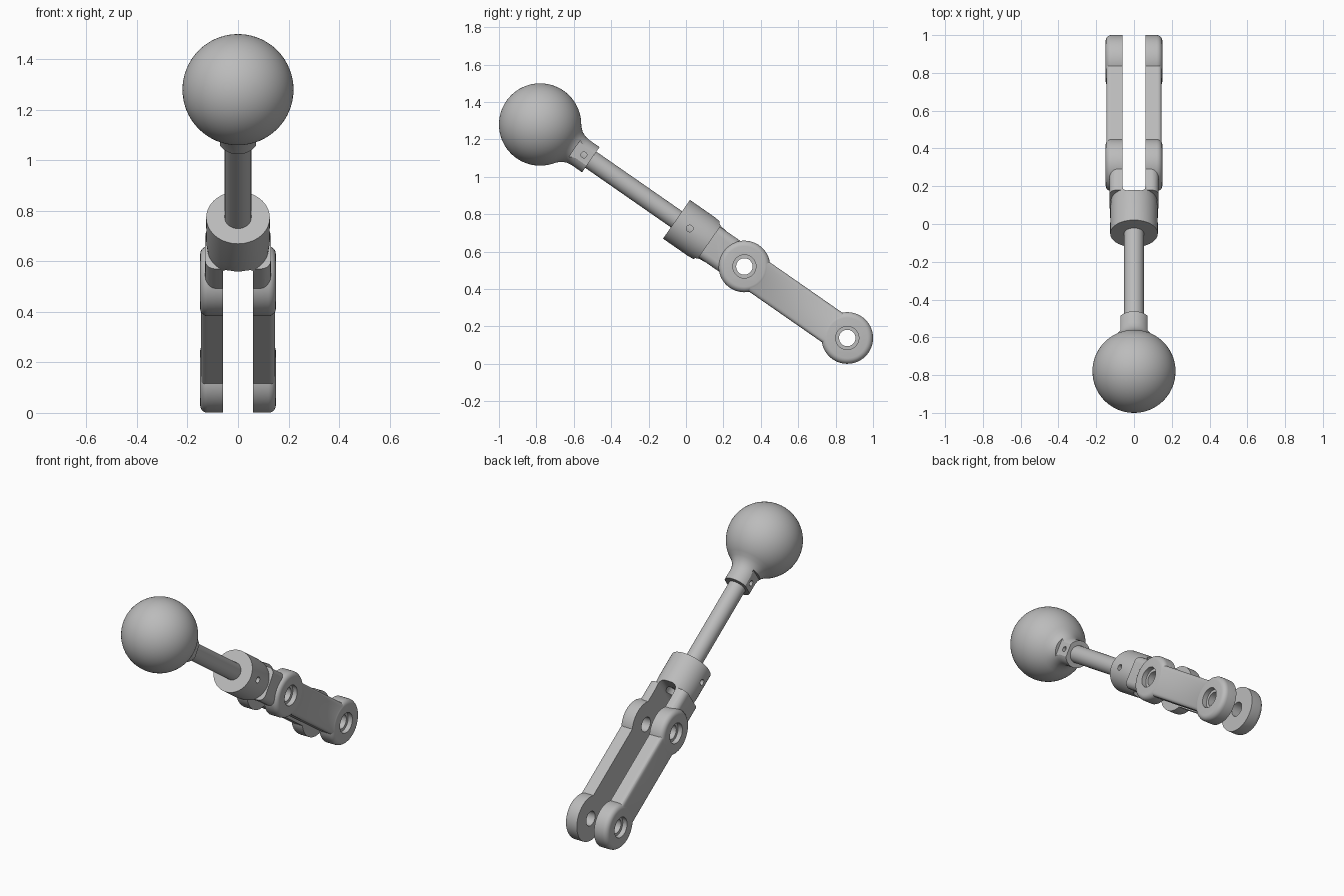
import bpy, bmesh, math
from mathutils import Matrix

cube = bpy.data.objects.get("Cube")
if cube:
    bpy.data.objects.remove(cube, do_unlink=True)

# Tilted working frame: local Y runs from ball to fork tip, local Z is the fork height
TILT = Matrix.Translation((0, -0.78, 1.28)) @ Matrix.Rotation(math.radians(-34.8), 4, 'X')
BALL_R, MID, TIP = 0.22, 1.33, 2.0
BOSS_R, HALF_X, SLOT_X = 0.138, 0.15, 0.06

grey = bpy.data.materials.new("satin grey")
grey.use_nodes = True
grey.diffuse_color = (0.5, 0.5, 0.5, 1)
grey.node_tree.nodes["Principled BSDF"].inputs["Base Color"].default_value = (0.5, 0.5, 0.5, 1)


def make(name, bm):
    bmesh.ops.recalc_face_normals(bm, faces=bm.faces)
    mesh = bpy.data.meshes.new(name)
    bm.to_mesh(mesh)
    bm.free()
    mesh.materials.append(grey)
    ob = bpy.data.objects.new(name, mesh)
    bpy.context.collection.objects.link(ob)
    return ob


def lathe(name, profile, axis='Y', at=(0, 0, 0), steps=64):
    """Closed solid of revolution from (distance along axis, radius) pairs."""
    bm = bmesh.new()
    rings = []
    for d, r in profile:
        ring = []
        for i in range(steps):
            a = math.tau * i / steps
            u, v = r * math.cos(a), r * math.sin(a)
            p = (u, d, v) if axis == 'Y' else (d, u, v)
            ring.append(bm.verts.new([p[k] + at[k] for k in range(3)]))
        rings.append(ring)
    for a, b in zip(rings, rings[1:]):
        for i in range(steps):
            j = (i + 1) % steps
            bm.faces.new((a[i], a[j], b[j], b[i]))
    bm.faces.new(rings[0])
    bm.faces.new(rings[-1])
    return make(name, bm)


def box(name, lo, hi, bevel=0, along=1, segments=5):
    """Box with the edges running along one axis rounded."""
    bm = bmesh.new()
    bmesh.ops.create_cube(bm, size=1)
    for v in bm.verts:
        v.co = [(lo[k] + hi[k]) / 2 + v.co[k] * (hi[k] - lo[k]) for k in range(3)]
    if bevel:
        edges = [e for e in bm.edges if abs((e.verts[0].co - e.verts[1].co).normalized()[along]) > 0.9]
        bmesh.ops.bevel(bm, geom=edges, offset=bevel, segments=segments, profile=0.5, affect='EDGES')
    return make(name, bm)


def combine(target, other, operation):
    mod = target.modifiers.new("combine", 'BOOLEAN')
    mod.operation, mod.solver, mod.object = operation, 'EXACT', other
    bpy.context.view_layer.objects.active = target
    bpy.ops.object.modifier_apply(modifier=mod.name)
    bpy.data.objects.remove(other, do_unlink=True)


def pin(name, s, r, half=0.3, steps=32):
    return lathe(name, [(-half, r), (half, r)], 'X', (0, s, 0), steps)


def boss(s):
    """Cross disc with rounded outer rims."""
    f = 0.03
    rim = [(HALF_X - f + f * math.sin(a), BOSS_R - f + f * math.cos(a))
           for a in [math.pi / 2 * i / 5 for i in range(6)]]
    return lathe("boss", [(-x, r) for x, r in reversed(rim)] + rim, 'X', (0, s, 0))


# Fork: round socket, blended shoulder, two arms and four eyes
fork = lathe("fork", [(0.888, 0.126), (1.05, 0.126), (1.2, 0.112), (1.36, 0.112)])
combine(fork, box("shoulder", (-0.13, 1.1, -0.1), (0.13, MID, 0.1), 0.04), 'UNION')
combine(fork, box("arms", (-0.146, MID, -0.096), (0.146, TIP, 0.096), 0.02), 'UNION')
for s in (MID, TIP):
    combine(fork, boss(s), 'UNION')

# Slot between the arms, rod bore, pin holes with counterbores, set screw hole
combine(fork, box("slot", (-SLOT_X, 1.085, -0.3), (SLOT_X, 2.5, 0.3), 0.03, 2), 'DIFFERENCE')
combine(fork, lathe("bore", [(0.8, 0.0525), (1.2, 0.0525)]), 'DIFFERENCE')
for s in (MID, TIP):
    combine(fork, pin("hole", s, 0.044, steps=48), 'DIFFERENCE')
    for side in (-1, 1):
        cut = lathe("counterbore", [(side * (HALF_X - 0.03), 0.062), (side * 0.3, 0.062)], 'X', (0, s, 0))
        combine(fork, cut, 'DIFFERENCE')
combine(fork, pin("screw_hole", 0.974, 0.018), 'DIFFERENCE')

# Ball knob with a filleted neck, side flats and a cross hole
arc = [math.radians(2 + 139 * i / 36) for i in range(37)]
knob = lathe("ball_knob", [(-BALL_R * math.cos(a), BALL_R * math.sin(a)) for a in arc]
             + [(0.188, 0.116), (0.21, 0.097), (0.235, 0.086), (0.26, 0.082), (0.33, 0.082)])
for side in (-1, 1):
    near, far = sorted((side * 0.072, side * 0.3))
    combine(knob, box("flat", (near, 0.225, -0.2), (far, 0.5, 0.2)), 'DIFFERENCE')
combine(knob, pin("cross_hole", 0.285, 0.016), 'DIFFERENCE')

# Straight rod joining knob and fork
rod = lathe("rod", [(0.1, 0.0525), (1.05, 0.0525)], steps=48)

for ob in (fork, knob, rod):
    ob.matrix_world = TILT
    bpy.ops.object.select_all(action='DESELECT')
    ob.select_set(True)
    bpy.context.view_layer.objects.active = ob
    bpy.ops.object.shade_smooth_by_angle(angle=math.radians(30))
